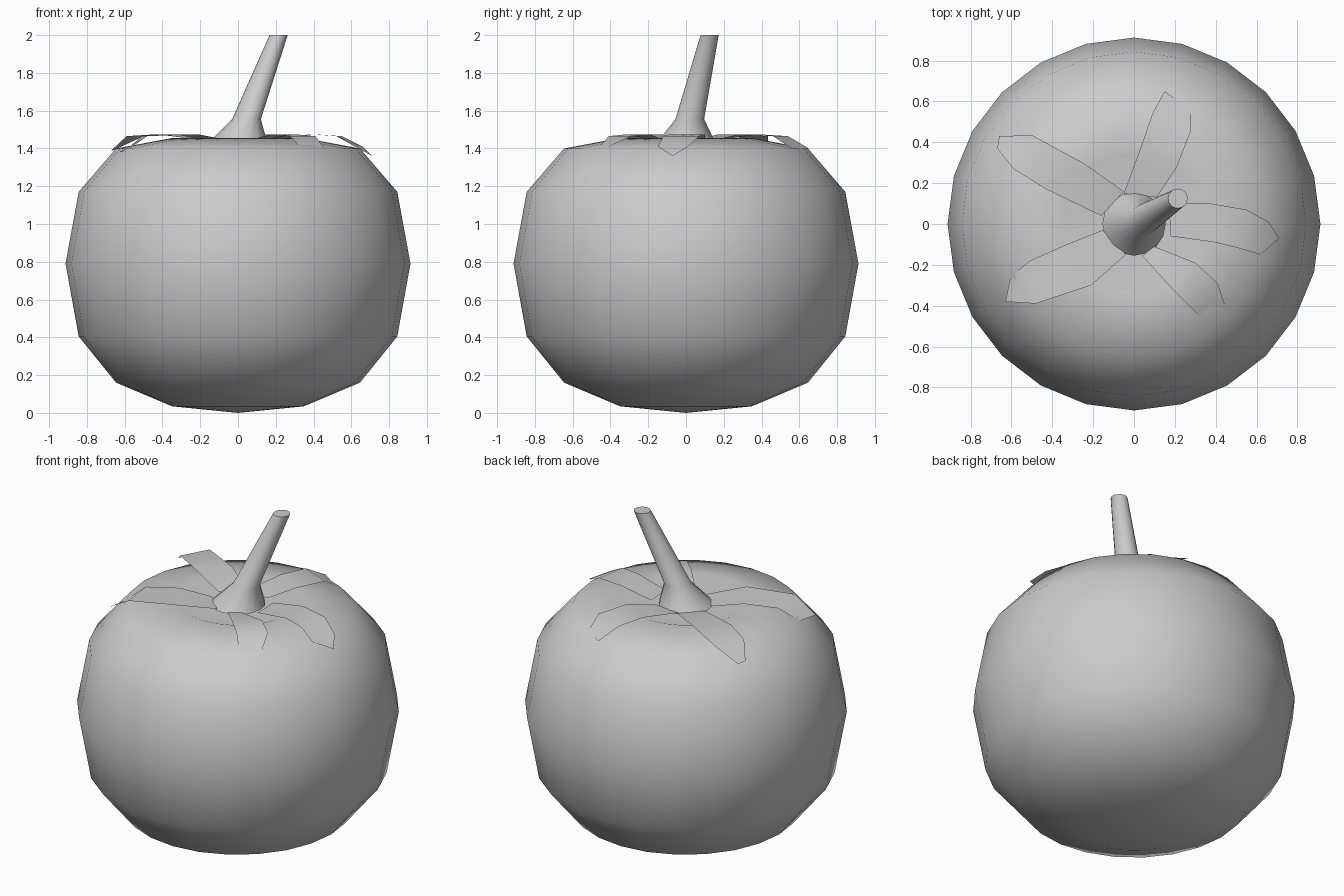
import bpy, bmesh, math
from mathutils import Vector

if "Cube" in bpy.data.objects:
    bpy.data.objects.remove(bpy.data.objects["Cube"])


def finish(name, bm, angle=80):
    bmesh.ops.recalc_face_normals(bm, faces=bm.faces)
    me = bpy.data.meshes.new(name)
    bm.to_mesh(me)
    bm.free()
    ob = bpy.data.objects.new(name, me)
    bpy.context.collection.objects.link(ob)
    bpy.ops.object.select_all(action='DESELECT')
    ob.select_set(True)
    bpy.context.view_layer.objects.active = ob
    bpy.ops.object.shade_smooth_by_angle(angle=math.radians(angle))
    return ob


def loft(name, rings, sides, start=None, end=None, angle=80):
    """Horizontal rings (x, y, z, radius), closed with optional pole points."""
    bm = bmesh.new()
    loops = []
    for x, y, z, r in rings:
        loops.append([bm.verts.new((x + r * math.cos(2 * math.pi * i / sides),
                                    y + r * math.sin(2 * math.pi * i / sides), z))
                      for i in range(sides)])
    for a, b in zip(loops, loops[1:]):
        for i in range(sides):
            j = (i + 1) % sides
            bm.faces.new((a[i], a[j], b[j], b[i]))
    for pole, loop in ((start, loops[0]), (end, loops[-1])):
        if pole is None:
            bm.faces.new(loop)
        else:
            p = bm.verts.new(pole)
            for i in range(sides):
                bm.faces.new((loop[i], loop[(i + 1) % sides], p))
    return finish(name, bm, angle)


# Fruit body: squashed eight-ring sphere with a dimpled top
heights = [0.035, 0.16, 0.405, 0.79, 1.17, 1.40, 1.455]
body = [(0, 0, z, 0.913 * math.sin(math.pi * (k + 1) / 8)) for k, z in enumerate(heights)]
loft("fruit_body", body, 24, (0, 0, 0), (0, 0, 1.33))

# Leaning stem with a flared foot
loft("stem", [(0, 0, 1.43, 0.155), (0.045, 0.02, 1.555, 0.076), (0.215, 0.125, 2.0, 0.048)],
     16, angle=60)

# Leaves: (left x, left y, right x, right y) sections from stem to tip, and tip height
leaves = [
    ([(-.05, .15, .11, .13), (.035, .38, .21, .28), (.09, .54, .28, .46), (.15, .65, .28, .56)], 1.40),
    ([(-.16, .04, -.05, .16), (-.43, .17, -.25, .30), (-.59, .27, -.50, .435), (-.67, .37, -.66, .43)], 1.39),
    ([(-.04, -.15, -.155, -.03), (-.21, -.30, -.33, -.10), (-.48, -.39, -.51, -.18), (-.63, -.38, -.605, -.26)], 1.38),
    ([(.10, -.11, .04, -.155), (.30, -.19, .18, -.31), (.41, -.29, .28, -.41), (.47, -.47, .345, -.48)], 1.38),
    ([(.18, -.06, .17, .10), (.40, -.09, .38, .10), (.52, -.12, .55, .07), (.62, -.15, .66, .01)], 1.41),
]
for n, (sections, tip_z) in enumerate(leaves):
    bm = bmesh.new()
    rows = []
    for (lx, ly, rx, ry), z in zip(sections, (1.44, 1.475, 1.465, tip_z)):
        rows.append([bm.verts.new((lx, ly, z)), bm.verts.new((rx, ry, z))])
    for a, b in zip(rows, rows[1:]):
        bm.faces.new((a[0], a[1], b[1], b[0]))
    if n == 4:  # this leaf ends in a point
        p = bm.verts.new((.71, -.07, 1.36))
        bm.faces.new((rows[-1][0], rows[-1][1], p))
    finish(f"leaf_{n + 1}", bm)
